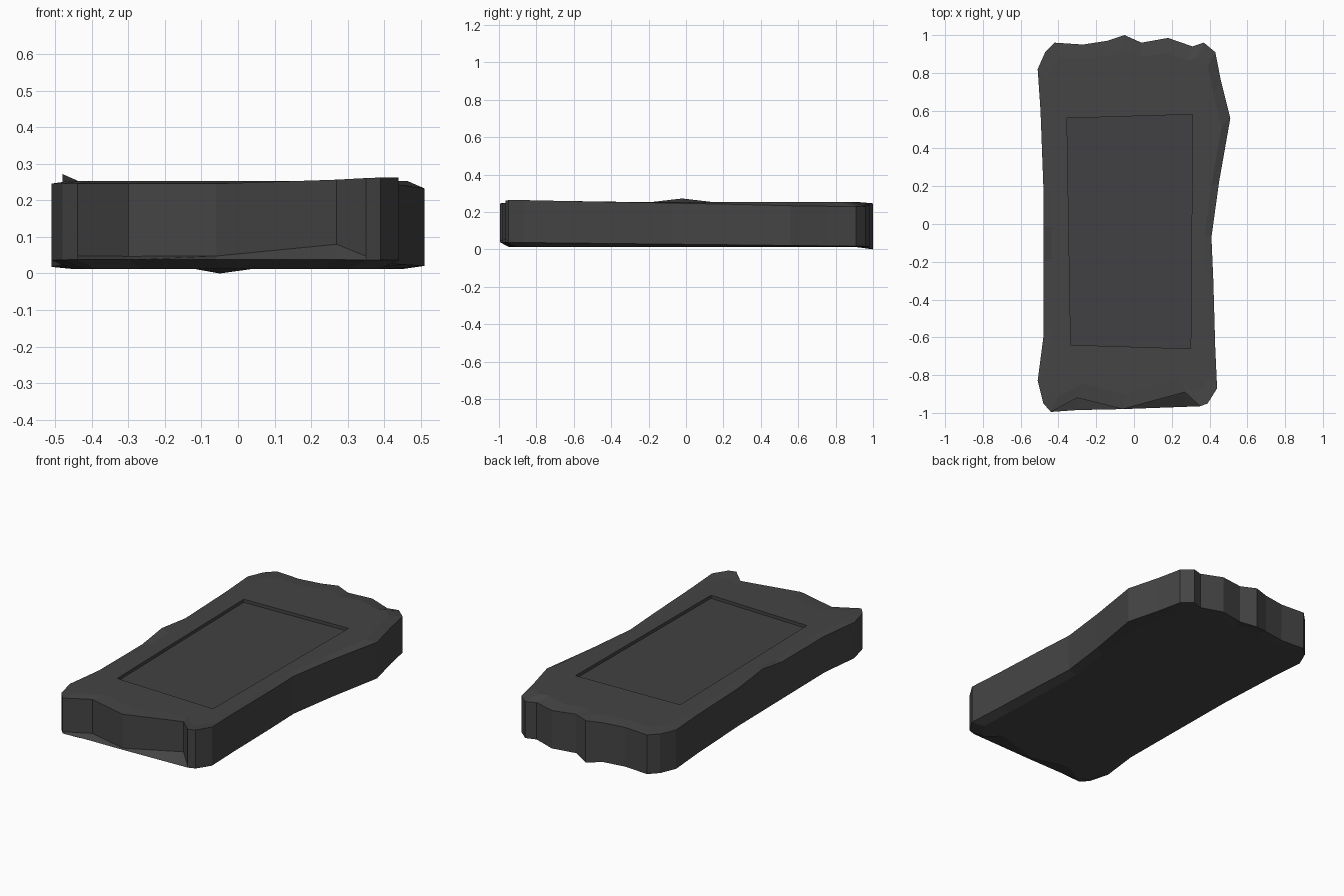
import bpy, bmesh

cube = bpy.data.objects.get("Cube")
if cube:
    bpy.data.objects.remove(cube, do_unlink=True)


def make_material(name, colour):
    mat = bpy.data.materials.new(name)
    mat.use_nodes = True
    mat.diffuse_color = colour
    shader = mat.node_tree.nodes["Principled BSDF"]
    shader.inputs["Base Color"].default_value = colour
    shader.inputs["Roughness"].default_value = 0.8
    return mat


body_grey = make_material("charcoal", (0.058, 0.058, 0.058, 1))
panel_grey = make_material("dark slate", (0.053, 0.053, 0.056, 1))

# Irregular slab outline, counter-clockwise from the front -x corner
outline = [
    (-.44, -.995), (-.3, -.92), (-.06, -.98), (.27, -.89), (.35, -.965),
    (.39, -.95), (.44, -.87), (.43, -.65), (.42, -.3), (.41, -.07),
    (.45, .22), (.51, .56), (.46, .76), (.43, .91), (.37, .96),
    (.31, .94), (.18, .985), (.04, .96), (-.05, 1), (-.14, .97),
    (-.27, .95), (-.42, .96), (-.47, .91), (-.51, .82), (-.495, .6),
    (-.48, .2), (-.48, -.02), (-.48, -.2), (-.48, -.6), (-.51, -.83),
    (-.48, -.95),
]
panel_corners = [(-.335, -.64), (.3, -.66), (.31, .58), (-.355, .56)]
TOP, FLOOR, BASE = 0.253, 0.235, 0.012
FRONT_DENTS, SIDE_BUMP, BACK_PEAK = (1, 3), 26, 18


def rim_height(i, x, y):
    if i == SIDE_BUMP:
        return 0.272
    return 0.246 - 0.045 * max(x, 0) * y


def wall_foot(i, x, y):
    return 0.08 if i == 3 else 0.037 - 0.011 * y


def lip_point(i, x, y):
    # The lower lip runs straight across the dents in the front wall
    if i in FRONT_DENTS:
        y = -.985 + .03 * (x + .3)
    return (x, y, 0 if i == BACK_PEAK else wall_foot(0, x, y) - 0.01)


bm = bmesh.new()


def ring(points):
    return [bm.verts.new(p) for p in points]


def bridge(lower, upper):
    n = len(lower)
    return [bm.faces.new((lower[i], lower[(i + 1) % n],
                          upper[(i + 1) % n], upper[i])) for i in range(n)]


def loop_edges(loop):
    return [bm.edges.get((v, loop[i - 1])) for i, v in enumerate(loop)]


# Slab rings from underside to top
pts = [(i, x, y) for i, (x, y) in enumerate(outline)]
base = ring((x * .88, y * .95, BASE) for i, x, y in pts)
lip = ring(lip_point(*p) for p in pts)
foot = ring((x, y, wall_foot(i, x, y)) for i, x, y in pts)
rim = ring((x, y, rim_height(i, x, y)) for i, x, y in pts)
deck = ring((x * .91, y * .92, TOP) for i, x, y in pts)
for lower, upper in ((base, lip), (lip, foot), (foot, rim), (rim, deck)):
    bridge(lower, upper)
bmesh.ops.triangle_fill(bm, edges=loop_edges(base), use_beauty=True,
                        normal=(0, 0, -1))

# Recessed panel pocket in the deck
pocket_top = ring((x, y, TOP) for x, y in panel_corners)
pocket_floor = ring((x, y, FLOOR) for x, y in panel_corners)
bridge(pocket_top, pocket_floor)
bmesh.ops.triangle_fill(bm, use_beauty=True, normal=(0, 0, 1),
                        edges=loop_edges(deck) + loop_edges(pocket_top))
panel = bm.faces.new(pocket_floor)
panel.material_index = 1

bmesh.ops.recalc_face_normals(bm, faces=bm.faces)
mesh = bpy.data.meshes.new("slab_body")
bm.to_mesh(mesh)
bm.free()
mesh.materials.append(body_grey)
mesh.materials.append(panel_grey)
slab = bpy.data.objects.new("slab_body", mesh)
bpy.context.collection.objects.link(slab)
